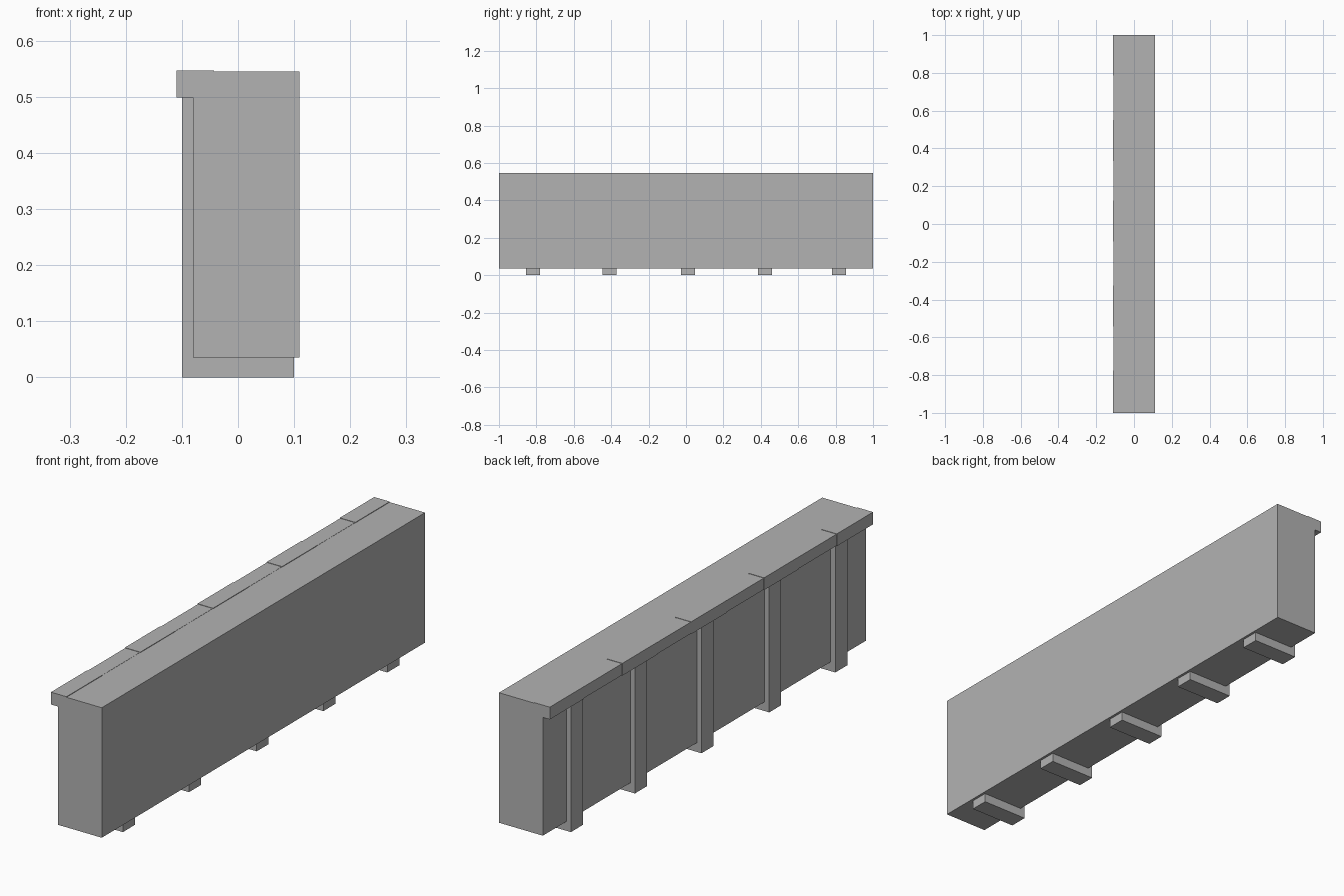
import bpy

# Remove the default cube
old = bpy.data.objects.get("Cube")
if old:
    bpy.data.objects.remove(old, do_unlink=True)

# Single plain grey
grey = bpy.data.materials.new("plain_grey")
grey.use_nodes = True
colour = (0.45, 0.45, 0.45, 1)
grey.diffuse_color = colour
grey.node_tree.nodes["Principled BSDF"].inputs["Base Color"].default_value = colour


def box(name, x, y, z):
    """Box from (min, max) ranges on each axis."""
    ranges = (x, y, z)
    bpy.ops.mesh.primitive_cube_add(size=1, location=[(a + b) / 2 for a, b in ranges])
    ob = bpy.context.object
    ob.name = name
    ob.scale = [b - a for a, b in ranges]
    bpy.ops.object.transform_apply(location=False, rotation=False, scale=True)
    ob.data.materials.append(grey)
    return ob


# Main wall slab
box("wall_slab", (-0.08, 0.11), (-1, 1), (0.036, 0.545))

# Upright ribs that pass through the slab and stand on the ground
for i, y in enumerate((-0.818, -0.409, 0.01, 0.422, 0.818)):
    box(f"rib_{i + 1}", (-0.1, 0.1), (y - 0.037, y + 0.037), (0, 0.51))

# Coping blocks along the top edge, every other one slightly proud
joints = (-1, -0.776, -0.543, -0.326, -0.093, 0.125, 0.334, 0.551, 0.787, 1)
for i, (y0, y1) in enumerate(zip(joints, joints[1:])):
    proud = 0.0015 if i % 2 == 0 else 0
    box(f"coping_block_{i + 1}", (-0.1085 - proud, -0.0445 + proud), (y0, y1),
        (0.5005 - proud, 0.5457 + proud))
